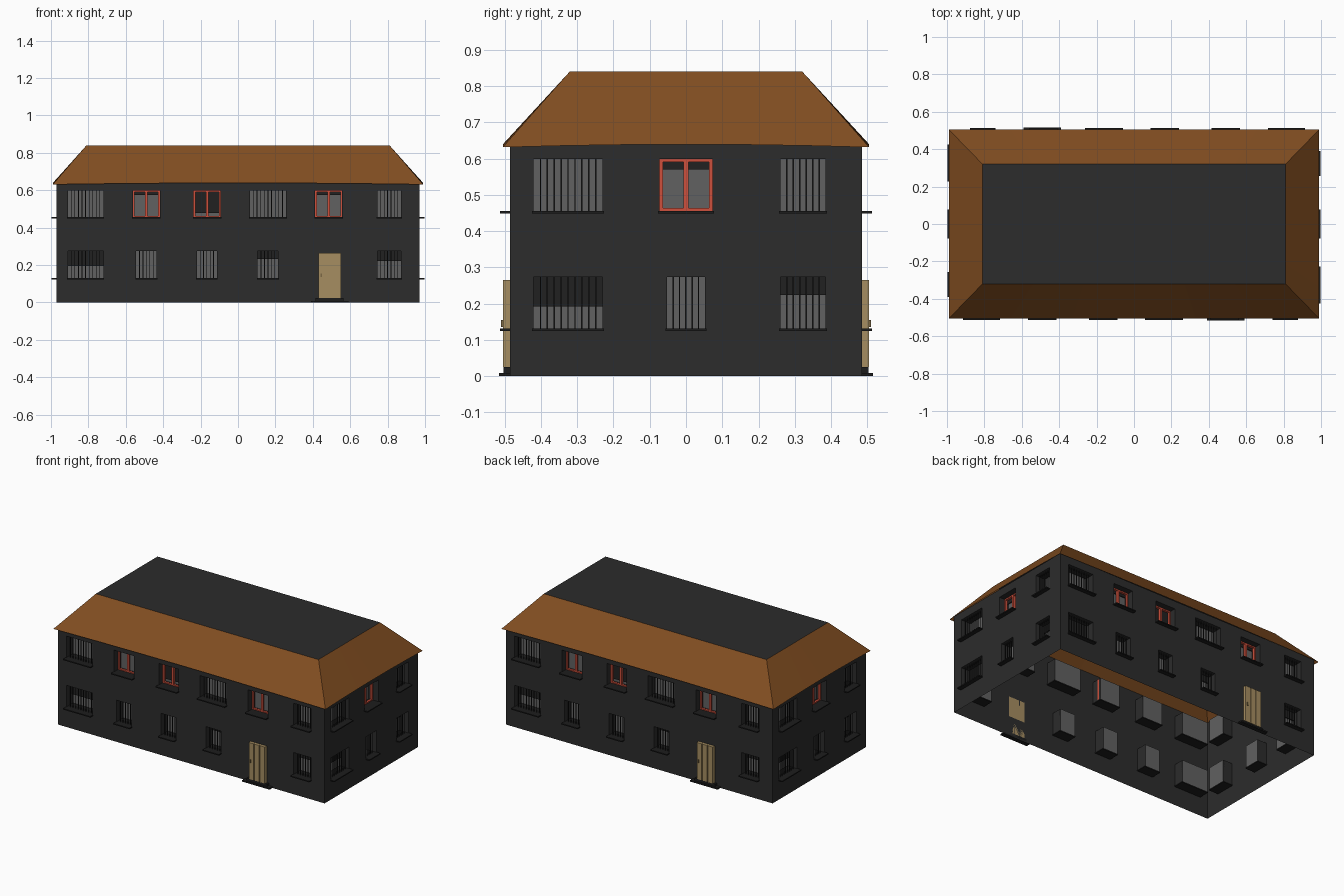
import bpy, bmesh
from math import pi
from mathutils import Matrix, Vector

if "Cube" in bpy.data.objects:
    bpy.data.objects.remove(bpy.data.objects["Cube"])

COLORS = {"walls": (.025, .025, .025, 1), "flat_roof": (.025, .025, .025, 1),
          "sills": (.012, .012, .012, 1), "grilles": (.012, .012, .012, 1),
          "shutters": (.015, .015, .015, 1), "steps": (.012, .012, .012, 1),
          "window_panes": (.12, .12, .12, 1), "window_frames": (.62, .08, .045, 1),
          "doors": (.38, .27, .12, 1), "door_handles": (.2, .14, .06, 1),
          "sloped_roof": (.22, .075, .015, 1)}
parts = {n: bmesh.new() for n in COLORS}


def quad(part, M, pts):
    bm = parts[part]
    bm.faces.new([bm.verts.new(M @ Vector(p)) for p in pts])


def box(part, M, u0, u1, d0, d1, z0, z1):
    T = M @ Matrix.Translation(((u0 + u1) / 2, (d0 + d1) / 2, (z0 + z1) / 2)) \
        @ Matrix.Diagonal((u1 - u0, d1 - d0, z1 - z0, 1))
    bmesh.ops.create_cube(parts[part], size=1, matrix=T)


DEPTH = .07


def window(M, u0, u1, z0, z1, kind, shut):
    # recess jambs, lintel and pane
    for u in (u0, u1):
        quad("walls", M, [(u, 0, z0), (u, DEPTH, z0), (u, DEPTH, z1), (u, 0, z1)])
    quad("walls", M, [(u0, 0, z1), (u1, 0, z1), (u1, DEPTH, z1), (u0, DEPTH, z1)])
    quad("window_panes", M, [(u0, DEPTH, z0), (u1, DEPTH, z0), (u1, DEPTH, z1), (u0, DEPTH, z1)])
    box("sills", M, u0 - .004, u1 + .004, -.028, DEPTH, z0 - .007, z0)
    # roller shutter lowered to the given height
    if shut:
        box("shutters", M, u0, u1, .058, .064, shut, z1)
    if kind == "bars":
        n = round((u1 - u0) / .019)
        for i in range(1, n):
            u = u0 + (u1 - u0) * i / n
            box("grilles", M, u - .0018, u + .0018, .015, .019, z0, z1)
    else:
        # two-leaf casement
        f = "window_frames"
        mid = (u0 + u1) / 2
        for a, b in ((u0, u0 + .009), (mid - .007, mid + .007), (u1 - .009, u1)):
            box(f, M, a, b, .04, .055, z0, z1)
        for a, b in ((z0, z0 + .007), (z1 - .008, z1)):
            box(f, M, u0, u1, .04, .055, a, b)


def wall(M, half, lower, upper):
    # strips of wall around the window openings
    bands = [(0, .131, []), (.131, .274, lower), (.274, .456, []),
             (.456, .598, upper), (.598, .65, [])]
    for z0, z1, wins in bands:
        a = -half
        for u0, u1, kind, shut in wins + [(half, None, None, None)]:
            quad("walls", M, [(a, 0, z0), (u0, 0, z0), (u0, 0, z1), (a, 0, z1)])
            if u1 is not None:
                window(M, u0, u1, z0, z1, kind, shut)
                a = u1


def door(M, u0, u1):
    w = (u1 - u0) / 3
    for i in range(3):
        a = u0 + i * w
        box("doors", M, a + .002, a + w - .002, -.02, 0, .025, .265)
    box("doors", M, u0, u1, -.014, 0, .025, .265)
    box("door_handles", M, u0 + .012, u0 + .018, -.025, -.02, .135, .155)
    box("steps", M, u0 - .04, u1 + .04, -.03, 0, 0, .009)
    box("steps", M, u0 - .015, u1 + .015, -.018, 0, .009, .025)


long_lower = [(-.91, -.72, "bars", .195), (-.545, -.435, "bars", 0), (-.22, -.113, "bars", 0),
              (.105, .215, "bars", .232), (.745, .872, "bars", .222)]
long_upper = [(-.91, -.72, "bars", 0), (-.562, -.418, "frame", .575), (-.237, -.093, "frame", .478),
              (.063, .257, "bars", 0), (.413, .557, "frame", .575), (.745, .872, "bars", 0)]
end_lower = [(-.42, -.23, "bars", .192), (-.053, .052, "bars", 0), (.26, .385, "bars", .224)]
end_upper = [(-.42, -.23, "bars", 0), (-.073, .073, "frame", .57), (.26, .385, "bars", 0)]

# front and right sides, each repeated by a half turn
for turn in (0, pi):
    R = Matrix.Rotation(turn, 4, 'Z')
    front = R @ Matrix.Translation((0, -.485, 0))
    right = R @ Matrix.Translation((.97, 0, 0)) @ Matrix.Rotation(pi / 2, 4, 'Z')
    wall(front, .97, long_lower, long_upper)
    wall(right, .485, end_lower, end_upper)
    door(front, .43, .55)

# hipped roof skirt with slightly drooping eave corners
I = Matrix()
eave = [Vector(c) for c in ((-.99, -.505), (.99, -.505), (.99, .505), (-.99, .505))]
top = [Vector(c) for c in ((-.81, -.32), (.81, -.32), (.81, .32), (-.81, .32))]
N = 6
for s in range(4):
    e0, e1, t0, t1 = eave[s], eave[(s + 1) % 4], top[s], top[(s + 1) % 4]

    def low(k):
        return (*e0.lerp(e1, k / N), .639 - .008 * (2 * k / N - 1) ** 2)

    def high(k):
        return (*t0.lerp(t1, k / N), .84)
    for k in range(N):
        quad("sloped_roof", I, [low(k), low(k + 1), high(k + 1), high(k)])
quad("flat_roof", I, [(*c, .84) for c in top])

for name, bm in parts.items():
    bmesh.ops.remove_doubles(bm, verts=bm.verts, dist=1e-5)
    me = bpy.data.meshes.new(name)
    bm.to_mesh(me)
    bm.free()
    mat = bpy.data.materials.new(name)
    mat.diffuse_color = COLORS[name]
    mat.use_nodes = True
    mat.node_tree.nodes["Principled BSDF"].inputs["Base Color"].default_value = mat.diffuse_color
    me.materials.append(mat)
    bpy.context.collection.objects.link(bpy.data.objects.new(name, me))
